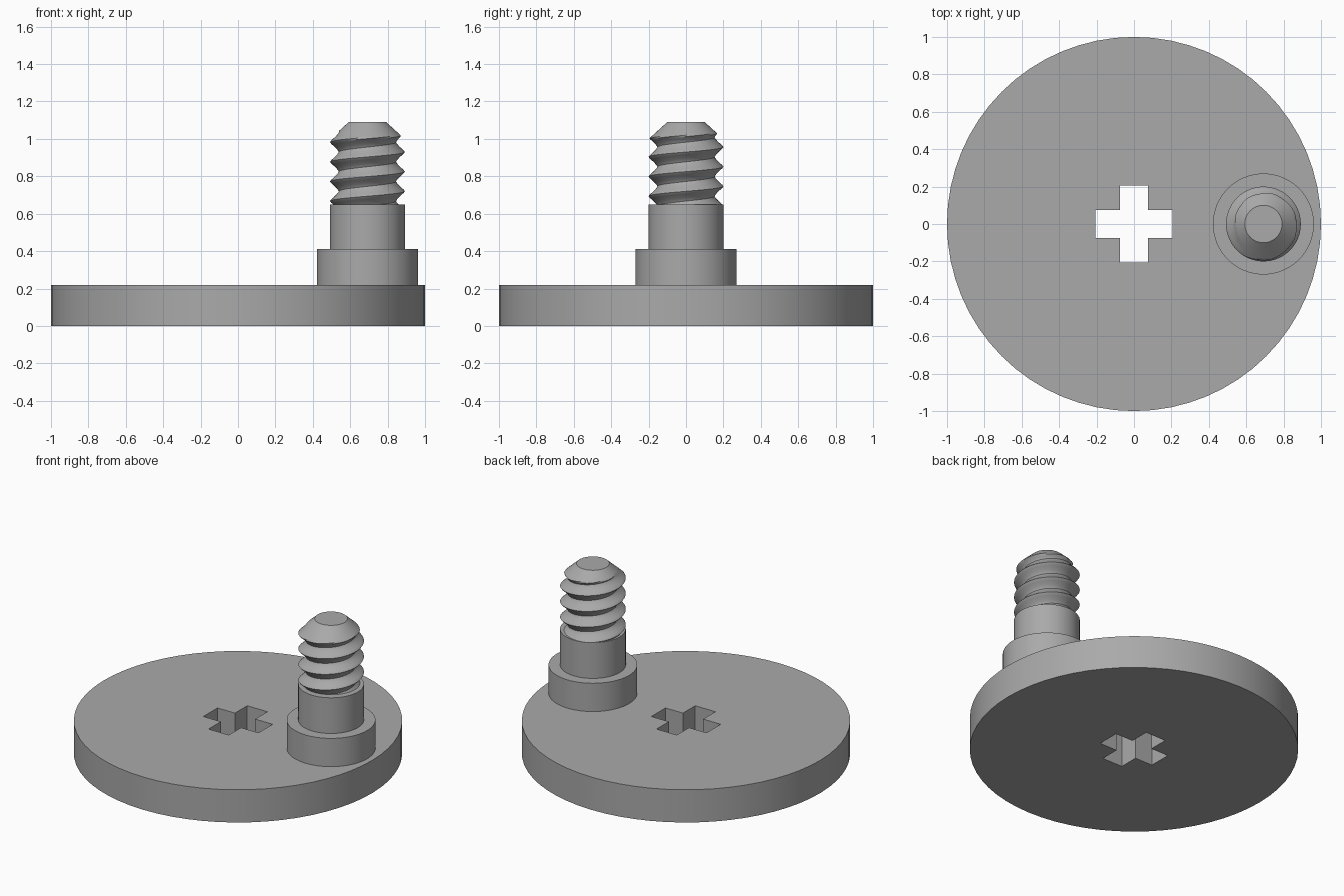
import bpy
import bmesh
import math

if "Cube" in bpy.data.objects:
    bpy.data.objects.remove(bpy.data.objects["Cube"], do_unlink=True)

PIN_X = 0.692
PLATE_TOP, COLLAR_TOP, SHANK_TOP, TIP = 0.22, 0.41, 0.65, 1.09
PIN_R, TIP_R = 0.2, 0.1

grey = bpy.data.materials.new("plain grey")
grey.use_nodes = True
colour = (0.4, 0.4, 0.4, 1)
grey.diffuse_color = colour
grey.node_tree.nodes["Principled BSDF"].inputs["Base Color"].default_value = colour


def finish(obj, angle=35):
    obj.data.materials.clear()
    obj.data.materials.append(grey)
    bpy.ops.object.select_all(action="DESELECT")
    obj.select_set(True)
    bpy.context.view_layer.objects.active = obj
    bpy.ops.object.shade_smooth_by_angle(angle=math.radians(angle))


def cylinder(name, radius, bottom, top):
    bpy.ops.mesh.primitive_cylinder_add(
        vertices=64, radius=radius, depth=top - bottom,
        location=(PIN_X, 0, (bottom + top) / 2))
    obj = bpy.context.object
    obj.name = name
    finish(obj)


# Round plate with a cross-shaped through hole
def outline(curve, points):
    spline = curve.splines.new("POLY")
    spline.points.add(len(points) - 1)
    for p, (x, y) in zip(spline.points, points):
        p.co = (x, y, 0, 1)
    spline.use_cyclic_u = True


def ring(count, radius):
    return [(radius * math.cos(math.tau * i / count),
             radius * math.sin(math.tau * i / count)) for i in range(count)]


arm, half = 0.205, 0.075
cross = []
for q in range(4):
    c, s = [(1, 0), (0, 1), (-1, 0), (0, -1)][q]
    for x, y in ((arm, -half), (arm, half), (half, half)):
        cross.append((x * c - y * s, x * s + y * c))

curve = bpy.data.curves.new("plate", "CURVE")
curve.dimensions = "2D"
curve.fill_mode = "BOTH"
curve.extrude = PLATE_TOP / 2
outline(curve, ring(64, 1))
outline(curve, cross)
plate = bpy.data.objects.new("plate", curve)
plate.location.z = PLATE_TOP / 2
bpy.context.collection.objects.link(plate)
bpy.ops.object.select_all(action="DESELECT")
plate.select_set(True)
bpy.context.view_layer.objects.active = plate
bpy.ops.object.convert(target="MESH")
plate = bpy.context.object
bm = bmesh.new()
bm.from_mesh(plate.data)
bmesh.ops.remove_doubles(bm, verts=bm.verts, dist=0.0001)
bmesh.ops.recalc_face_normals(bm, faces=bm.faces)
bm.to_mesh(plate.data)
bm.free()
finish(plate)

# Stepped pin
cylinder("pin_collar", 0.27, PLATE_TOP, COLLAR_TOP)
cylinder("pin_shank", PIN_R, COLLAR_TOP, SHANK_TOP)

# Right-handed thread with a chamfered tip
PITCH, CREST_Z, ROOT_R = 0.105, 0.825, 0.153
SEGS, ROWS = 64, 14


def thread_radius(turn, z):
    f = ((z - CREST_Z) / PITCH - turn) % 1
    groove = min(1, abs(2 * f - 1) * 1.06)
    cone = TIP_R + (TIP - z) * 1.1
    return min(cone, ROOT_R + (PIN_R - ROOT_R) * groove ** 1.3)


bm = bmesh.new()
columns = []
for i in range(SEGS + 1):
    turn = i / SEGS
    a = math.tau * turn
    column = []
    for k in range(-3 * ROWS, 3 * ROWS + 1):
        z = CREST_Z + PITCH * (k / ROWS + turn)
        z = min(TIP, max(SHANK_TOP, z))
        r = thread_radius(turn, z)
        column.append(bm.verts.new((r * math.cos(a), r * math.sin(a), z)))
    columns.append(column)
for a, b in zip(columns, columns[1:]):
    for k in range(len(a) - 1):
        bm.faces.new((a[k], b[k], b[k + 1], a[k + 1]))
bmesh.ops.remove_doubles(bm, verts=bm.verts, dist=0.0005)
bmesh.ops.holes_fill(bm, edges=[e for e in bm.edges if e.is_boundary], sides=0)
bmesh.ops.recalc_face_normals(bm, faces=bm.faces)
mesh = bpy.data.meshes.new("pin_thread")
bm.to_mesh(mesh)
bm.free()
thread = bpy.data.objects.new("pin_thread", mesh)
thread.location.x = PIN_X
bpy.context.collection.objects.link(thread)
finish(thread)
